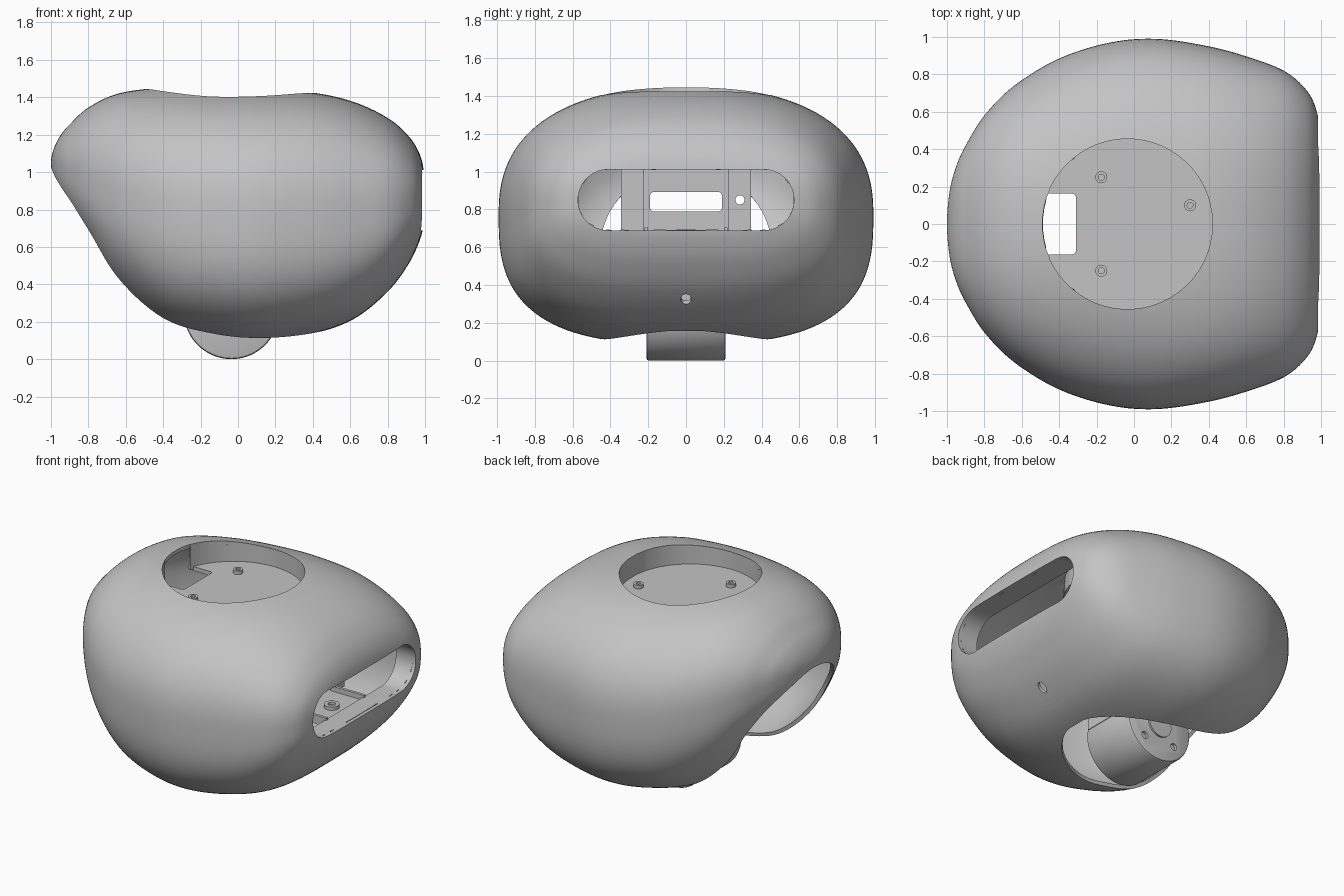
import bpy, bmesh, math
from mathutils import Matrix, Vector

default = bpy.data.objects.get("Cube")
if default:
    bpy.data.objects.remove(default, do_unlink=True)

grey = bpy.data.materials.new("matte_grey")
grey.use_nodes = True
GREY = (0.55, 0.55, 0.55, 1)
grey.diffuse_color = GREY
grey.node_tree.nodes["Principled BSDF"].inputs["Base Color"].default_value = GREY

# Frames: local u, v, w (extrusion) to world
UP = Matrix.Identity(4)
ALONG_X = Matrix(((0, 0, 1, 0), (1, 0, 0, 0), (0, 1, 0, 0), (0, 0, 0, 1)))
ALONG_Y = Matrix(((0, 1, 0, 0), (0, 0, 1, 0), (1, 0, 0, 0), (0, 0, 0, 1)))


def make_object(name, bm):
    bmesh.ops.recalc_face_normals(bm, faces=bm.faces)
    mesh = bpy.data.meshes.new(name)
    bm.to_mesh(mesh)
    bm.free()
    mesh.materials.append(grey)
    ob = bpy.data.objects.new(name, mesh)
    bpy.context.collection.objects.link(ob)
    return ob


def rounded(cu, cv, hu, hv, r=0.0, n=12):
    """Rounded rectangle; also gives circles."""
    if r == 0:
        return [(cu + hu, cv + hv), (cu - hu, cv + hv), (cu - hu, cv - hv), (cu + hu, cv - hv)]
    pts = []
    for q, (su, sv) in enumerate(((1, 1), (-1, 1), (-1, -1), (1, -1))):
        for i in range(n + 1):
            a = (q + i / n) * math.pi / 2
            pts.append((cu + su * (hu - r) + r * math.cos(a),
                        cv + sv * (hv - r) + r * math.sin(a)))
    return pts


def circle(cu, cv, r, n=12):
    return rounded(cu, cv, r, r, r, n)


def prism(name, outline, lo, hi, frame=UP):
    bm = bmesh.new()
    bm.faces.new([bm.verts.new((u, v, lo)) for u, v in outline])
    bmesh.ops.remove_doubles(bm, verts=bm.verts, dist=1e-5)
    out = bmesh.ops.extrude_face_region(bm, geom=bm.faces[:])
    verts = [g for g in out["geom"] if isinstance(g, bmesh.types.BMVert)]
    bmesh.ops.translate(bm, verts=verts, vec=(0, 0, hi - lo))
    bm.transform(frame)
    return make_object(name, bm)


def apply_modifiers(ob):
    bpy.context.view_layer.objects.active = ob
    for m in list(ob.modifiers):
        bpy.ops.object.modifier_apply(modifier=m.name)


def cut(ob, *cutters):
    for c in cutters:
        c.hide_render = True
        m = ob.modifiers.new("cut", "BOOLEAN")
        m.operation, m.solver, m.object = "DIFFERENCE", "EXACT", c
    apply_modifiers(ob)
    for c in cutters:
        bpy.data.objects.remove(c, do_unlink=True)


# Shell stations: x, half width, top, bottom, height of widest point
STATIONS = [Vector(s) for s in (
    (-1, 0, 1.05, 1.05, 1.05), (-.985, .18, 1.125, .96, 1.04), (-.95, .31, 1.195, .87, 1.03),
    (-.9, .42, 1.255, .785, 1.005), (-.8, .58, 1.345, .625, .95), (-.64, .74, 1.42, .38, .88),
    (-.4, .885, 1.452, .18, .82), (-.13, .97, 1.452, .105, .785), (.12, .99, 1.445, .09, .77),
    (.4, .95, 1.425, .135, .77), (.62, .89, 1.375, .215, .78), (.8, .82, 1.29, .36, .8),
    (.91, .73, 1.195, .505, .83), (.97, .625, 1.1, .63, .85), (.994, .46, 1, .73, .86),
    (1, 0, .86, .86, .86))]


def mirrored(s):
    return Vector((s[0], -s[1], s[3], s[2], s[4]))


def spline(points, steps):
    p = [mirrored(points[1])] + points + [mirrored(points[-2])]
    for i in range(1, len(p) - 2):
        a, b, c, d = p[i - 1:i + 3]
        for k in range(steps):
            t = k / steps
            yield 0.5 * (2 * b + (c - a) * t + (2 * a - 5 * b + 4 * c - d) * t * t
                         + (3 * b - a - 3 * c + d) * t ** 3)
    yield points[-1]


def signed_power(v, e):
    return math.copysign(abs(v) ** e, v)


def open_where(bm, inside):
    """Cut the surface along inside(co) = 0, remove the inside, return the rim edges."""
    rim = set()
    for e in list(bm.edges):
        a, b = e.verts
        fa, fb = inside(a.co), inside(b.co)
        if (fa > 0) != (fb > 0):
            lo, hi = 0.0, 1.0
            for _ in range(25):
                t = (lo + hi) / 2
                if (inside(a.co.lerp(b.co, t)) > 0) == (fa > 0):
                    lo = t
                else:
                    hi = t
            rim.add(bmesh.utils.edge_split(e, a, min(max(lo, 1e-3), 0.999))[1])
    for f in list(bm.faces):
        ends = [v for v in f.verts if v in rim]
        if len(ends) == 2:
            bmesh.utils.face_split(f, ends[0], ends[1])
    doomed = [f for f in bm.faces if inside(f.calc_center_median()) > 0]
    bmesh.ops.delete(bm, geom=doomed, context="FACES")
    bmesh.ops.remove_doubles(bm, verts=[v for v in rim if v.is_valid], dist=0.004)
    return [e for e in bm.edges if e.is_boundary and all(v in rim for v in e.verts)]


def extend_rim(bm, edges, axis, value):
    """Pull a straight wall from an opening into the shell; return its faces."""
    out = bmesh.ops.extrude_edge_only(bm, edges=edges)["geom"]
    for v in out:
        if isinstance(v, bmesh.types.BMVert):
            v.co[axis] = value
    return [g for g in out if isinstance(g, bmesh.types.BMFace)]


def slot_depth(u, v, half_length, r):
    return r - math.hypot(max(abs(u) - half_length, 0), v)


# Outer shell, lofted along x, with squarer sections towards the face
bm = bmesh.new()
SIDES, rings = 120, []
for x, w, top, low, mid in spline(STATIONS, 7):
    ring = []
    k = min(max((x + 0.4) / 0.8, 0), 1)
    for i in range(SIDES):
        a = 2 * math.pi * (i + 0.5) / SIDES
        e = 0.88 - 0.08 * k if math.sin(a) > 0 else 0.72 - 0.03 * k
        c, s = signed_power(math.cos(a), e), signed_power(math.sin(a), e)
        ring.append(bm.verts.new((x, w * c, mid + s * (top - mid if s > 0 else mid - low))))
    rings.append(ring)
for r0, r1 in zip(rings, rings[1:]):
    for i in range(SIDES):
        j = (i + 1) % SIDES
        bm.faces.new((r0[i], r0[j], r1[j], r1[i]))
bmesh.ops.remove_doubles(bm, verts=bm.verts, dist=1e-5)
bmesh.ops.recalc_face_normals(bm, faces=bm.faces)

# Openings: sloping neck slot, small hole, face slot with tunnel, top recess with notched wall
front_end, rear_end = Vector((0.49, 0, 0.16)), Vector((-1, 0, 1.02))
middle, span = (front_end + rear_end) / 2, rear_end - front_end
along = span.normalized()
outward = along.cross(Vector((0, 1, 0)))
CUP, HOLE = Vector((-0.035, 0, 0)), Vector((0.81, 0, 0.325))
open_where(bm, lambda p: min(
    slot_depth((p - middle).dot(along), p.y, span.length / 2 - 0.46, 0.46),
    (p - middle).dot(outward) + 0.1))
near = [e for e in bm.edges if all(v.co.x > 0.5 and (v.co - HOLE).yz.length < 0.12 for v in e.verts)]
bmesh.ops.subdivide_edges(bm, edges=near, cuts=5, use_grid_fill=True)
open_where(bm, lambda p: min(0.027 - (p - HOLE).yz.length, p.x - 0.5))
rim = open_where(bm, lambda p: min(slot_depth(p.y, p.z - 0.85, 0.41, 0.161), p.x - 0.5))
extend_rim(bm, rim, 0, 0.83)
rim = open_where(bm, lambda p: min(0.455 - (p - CUP).xy.length, p.z - 1.1))
wall = extend_rim(bm, rim, 2, 1.26)
notch = [f for f in wall if f.calc_center_median().x < 0 and abs(f.calc_center_median().y) < 0.162]
bmesh.ops.delete(bm, geom=notch, context="FACES")
shell = make_object("head_shell", bm)
solid = shell.modifiers.new("wall", "SOLIDIFY")
solid.thickness, solid.offset = 0.025, -1
apply_modifiers(shell)

# Recess floor with a cable window
floor = prism("recess_floor", circle(CUP.x, 0, 0.465, 24), 1.25, 1.28)
cut(floor, prism("window_cutter", rounded(-0.46, 0, 0.15, 0.162, 0.02, 4), 1.1, 1.4))


def screw(name, u, v, lo, hi, r=0.032, frame=UP):
    ob = prism(name, circle(u, v, r, 6), lo, hi, frame)
    cut(ob, prism("socket", circle(u, v, r * 0.5, 3), (lo + hi) / 2, hi + 0.1, frame))


for n, (x, y) in enumerate(((-0.175, 0.25), (-0.175, -0.25), (0.30, 0.10))):
    screw(f"recess_screw_{n + 1}", x, y, 1.275, 1.305)

# Inner bracket: windowed plate, drilled flanges, tray and post
plate = prism("bracket_plate", rounded(0, 0.85, 0.226, 0.2), 0.54, 0.56, ALONG_X)
cut(plate, prism("view_cutter", rounded(0, 0.84, 0.19, 0.052, 0.02, 4), 0.4, 0.7, ALONG_X))
for tag, s in (("left", 1), ("right", -1)):
    flange = prism(f"bracket_flange_{tag}", rounded(s * 0.283, 0.85, 0.06, 0.2), 0.56, 0.59, ALONG_X)
    cut(flange, prism("drill", circle(s * 0.285, 0.85, 0.024, 6), 0.4, 0.7, ALONG_X))
    prism(f"tray_lip_{tag}", rounded(0.71, s * 0.21, 0.13, 0.01), 0.65, 0.705)
prism("bracket_tray", rounded(0.3, 0, 0.54, 0.22), 0.645, 0.67)
screw("tray_post", 0.73, 0, 0.66, 0.694, 0.05)

# Neck joint: round motor housing on a block below the tray
housing = prism("neck_housing", circle(0.255, -0.035, 0.255, 20), -0.21, 0.21, ALONG_Y)
bevel = housing.modifiers.new("bevel", "BEVEL")
bevel.width, bevel.segments = 0.015, 2
apply_modifiers(housing)
prism("neck_block", rounded(0.02, 0, 0.2, 0.19), 0.3, 0.65)

# Drilled output face on the back of the joint
hub = prism("neck_hub", circle(0.255, -0.035, 0.09, 10), 0.2, 0.222, ALONG_Y)
cut(hub, prism("bore", circle(0.255, -0.035, 0.06, 10), 0.212, 0.3, ALONG_Y))
drills = []
for k in range(4):
    a = math.pi / 4 + k * math.pi / 2
    spot = circle(0.255 + 0.17 * math.cos(a), -0.035 + 0.17 * math.sin(a), 0.025, 5)
    drills.append(prism("drill", spot, 0.19, 0.3, ALONG_Y))
cut(housing, *drills)

# Smooth shading with crisp edges
for ob in bpy.context.scene.objects:
    ob.select_set(ob.type == "MESH")
bpy.context.view_layer.objects.active = shell
bpy.ops.object.shade_smooth_by_angle(angle=math.radians(35))
